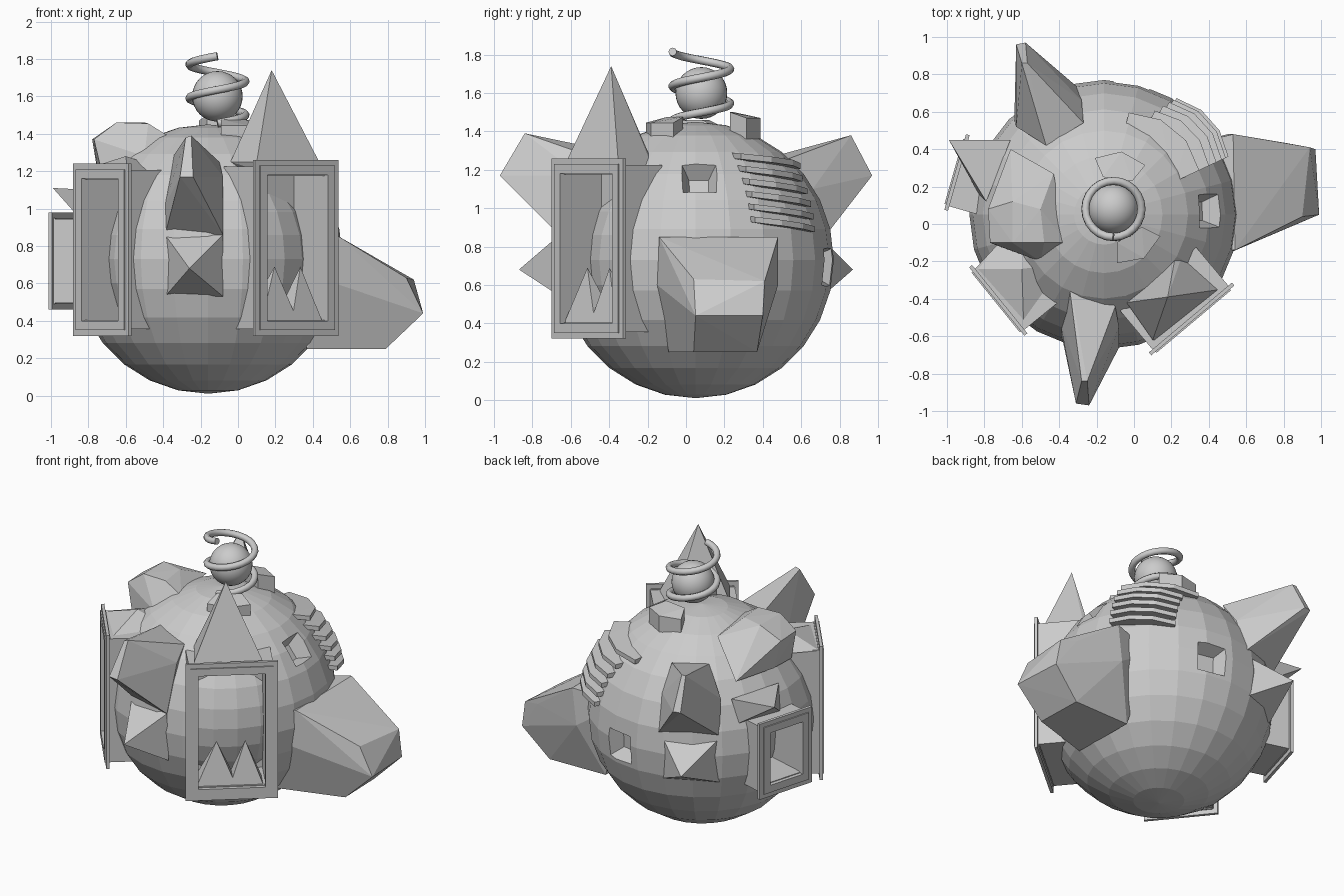
import bpy, bmesh
from math import sin, cos, pi, radians
from mathutils import Vector, Matrix

if "Cube" in bpy.data.objects:
    bpy.data.objects.remove(bpy.data.objects["Cube"])

C = Vector((-0.16, 0.05, 0.73))   # body centre
R = 0.72


def make(name, bm):
    bmesh.ops.recalc_face_normals(bm, faces=bm.faces)
    me = bpy.data.meshes.new(name)
    bm.to_mesh(me)
    bm.free()
    ob = bpy.data.objects.new(name, me)
    bpy.context.collection.objects.link(ob)
    return ob


def hull(name, pts, M=Matrix()):
    bm = bmesh.new()
    for p in pts:
        bm.verts.new(M @ Vector(p))
    res = bmesh.ops.convex_hull(bm, input=bm.verts)
    junk = {g for g in res["geom_interior"] + res["geom_unused"] if isinstance(g, bmesh.types.BMVert)}
    if junk:
        bmesh.ops.delete(bm, geom=list(junk), context='VERTS')
    bmesh.ops.dissolve_limit(bm, angle_limit=0.02, verts=bm.verts, edges=bm.edges)
    return make(name, bm)


def facing(az, z, el=0):
    """Local x = sideways, y = up, z = outward from the body axis."""
    a, e = radians(az), radians(el)
    t = Vector((-sin(a), cos(a), 0))
    n = Vector((cos(a) * cos(e), sin(a) * cos(e), sin(e)))
    M = Matrix((t, n.cross(t), n)).transposed().to_4x4()
    M.translation = (C.x, C.y, z)
    return M


def rect(w, h, z):
    return [(x * w / 2, y * h / 2, z) for x, y in ((-1, -1), (1, -1), (1, 1), (-1, 1))]


def ring(name, M, w, h, border, z0, z1):
    """Rectangular tube."""
    bm = bmesh.new()
    b = 2 * border
    loops = [rect(w, h, z0), rect(w, h, z1), rect(w - b, h - b, z1), rect(w - b, h - b, z0)]
    vs = [[bm.verts.new(M @ Vector(p)) for p in l] for l in loops]
    for i in range(4):
        for j in range(4):
            k, l = (i + 1) % 4, (j + 1) % 4
            bm.faces.new((vs[i][j], vs[i][l], vs[k][l], vs[k][j]))
    return make(name, bm)


def ball(name, loc, r, seg, rings):
    bm = bmesh.new()
    bmesh.ops.create_uvsphere(bm, u_segments=seg, v_segments=rings, radius=r,
                              matrix=Matrix.Translation(loc))
    return make(name, bm)


# body with pockets cut into it
body = ball("body", C, R, 24, 14)
cutters = []

# framed windows: name, azimuth, centre height, distance, width, height
for name, az, z, d, w, h in (("front_right_window", -50, 0.79, 0.73, 0.58, 0.94),
                             ("front_left_window", -141, 0.78, 0.73, 0.47, 0.92),
                             ("left_window", 164, 0.72, 0.82, 0.42, 0.52)):
    M = facing(az, z)
    ring(name + "_frame", M, w, h, 0.06, d - 0.012, d + 0.008)
    ring(name + "_rim", M, w - 0.06, h - 0.06, 0.05, d - 0.02, d + 0.016)
    ring(name + "_casing", M, w - 0.05, h - 0.07, 0.05, 0.45, d - 0.01)
    cutters.append(hull("cutter", rect(w - 0.15, h - 0.17, 0.46) + rect(w - 0.15, h - 0.17, 1.0), M))

# rounded back wall of the window niches
ball("inner_wall", C, 0.58, 24, 14)

# small tapered pockets
for az, el, s in ((2, 37, 0.2), (78, -3, 0.22)):
    M = facing(az, C.z, el)
    cutters.append(hull("cutter", rect(s * 0.5, s * 0.5, R - 0.10) + rect(s * 1.1, s * 1.1, R + 0.03), M))

for c in cutters:
    c.hide_render = True
    m = body.modifiers.new("cut", 'BOOLEAN')
    m.object, m.operation, m.solver = c, 'DIFFERENCE', 'EXACT'
bpy.context.view_layer.objects.active = body
for m in list(body.modifiers):
    bpy.ops.object.modifier_apply(modifier=m.name)
for c in cutters:
    bpy.data.objects.remove(c)

# fangs standing in the front right window
M = facing(-50, 0)
for i, (a, b, tip) in enumerate(((-0.22, 0.03, -0.09), (-0.01, 0.2, 0.09))):
    hull(f"fang_{i}", [(a, 0.40, 0.71), (b, 0.40, 0.71), (b, 0.40, 0.56), (a, 0.40, 0.56),
                       (tip, 0.69, 0.66)], M)

# tall roof over the front right window, low roof over the left one
hull("tall_roof", [(-0.04, -0.42, 1.25), (0.10, -0.62, 1.25), (0.42, -0.36, 1.25), (0.22, -0.18, 1.25),
                   (0.03, -0.42, 1.18), (0.12, -0.62, 1.2), (0.46, -0.35, 1.2), (0.26, -0.16, 1.18),
                   (0.18, -0.39, 1.74)])
hull("low_roof", [(-0.85, -0.24, 1.2), (-0.59, -0.53, 1.2), (-0.36, -0.21, 1.2), (-0.6, 0.03, 1.2),
                  (-0.60, -0.24, 1.28)])

# snout on the right side
hull("snout", [(0.54, -0.14, 0.85), (0.53, 0.48, 0.85), (0.37, -0.09, 0.25), (0.36, 0.36, 0.25),
               (0.52, -0.15, 0.6), (0.50, 0.48, 0.6), (0.2, -0.1, 0.8), (0.2, 0.4, 0.8),
               (0.90, 0.04, 0.63), (0.94, 0.41, 0.62), (0.83, 0.43, 0.64),
               (0.99, 0.05, 0.44), (0.97, 0.40, 0.44), (0.79, 0.04, 0.25), (0.78, 0.37, 0.25)])

# front horn and spike
hull("front_horn", [(-0.31, -0.96, 1.17), (-0.24, -0.97, 1.17), (-0.25, -0.84, 1.39), (-0.28, -0.84, 1.38),
                    (-0.39, -0.58, 0.86), (-0.08, -0.66, 0.86), (-0.08, -0.55, 1.17),
                    (-0.10, -0.44, 1.25), (-0.36, -0.22, 1.26), (-0.40, -0.50, 1.0)])
hull("front_spike", [(-0.39, -0.60, 0.86), (-0.08, -0.66, 0.86), (-0.08, -0.64, 0.53), (-0.39, -0.58, 0.53),
                     (-0.26, -0.87, 0.68)])

# back horn and spike
hull("back_horn", [(-0.63, 0.96, 1.17), (-0.58, 0.97, 1.17), (-0.60, 0.86, 1.38), (-0.57, 0.86, 1.38),
                   (-0.64, 0.55, 0.86), (-0.30, 0.73, 0.86), (-0.28, 0.66, 1.1),
                   (-0.27, 0.54, 1.26), (-0.47, 0.42, 1.26), (-0.63, 0.52, 1.1)])
hull("back_spike", [(-0.64, 0.55, 0.84), (-0.31, 0.71, 0.84), (-0.31, 0.71, 0.54), (-0.64, 0.55, 0.54),
                    (-0.57, 0.87, 0.68)])

# left spike and the shoulder lobe above it
hull("left_spike", [(-0.66, 0.45, 1.08), (-0.79, 0.12, 1.10), (-0.83, 0.16, 0.93), (-0.72, 0.45, 0.93),
                    (-0.99, 0.45, 1.11)])
hull("shoulder_lobe", [(-0.66, 0.40, 1.18), (-0.43, 0.27, 1.38), (-0.72, -0.12, 1.16), (-0.36, -0.10, 1.38),
                       (-0.78, 0.08, 1.37), (-0.77, -0.10, 1.37), (-0.65, 0.12, 1.46), (-0.50, 0.08, 1.46),
                       (-0.65, -0.10, 1.46), (-0.48, -0.10, 1.455), (-0.75, 0.12, 1.19), (-0.5, -0.2, 1.28)])

# curved louvre slats on the upper back right
for i in range(6):
    z = 1.27 - 0.066 * i
    r = (R * R - (z - C.z) ** 2) ** 0.5
    ro = r + 0.115 - 0.008 * i
    a0 = 25
    a1 = 25 + 27 * 0.75 / ro * (1.5 if i == 0 else 1.25)
    pts = []
    for k in range(4):
        f = k / 3
        a = radians(a0 + (a1 - a0) * f)
        zz = z - 0.05 * f
        rr = ro - (0.03 if k in (0, 3) else 0)
        for q, dz in ((r - 0.06, 0.02), (r - 0.06, -0.01), (rr, 0.015), (rr, -0.015)):
            pts.append((C.x + q * cos(a), C.y + q * sin(a), zz + dz))
    hull(f"slat_{i}", pts)

# pads on the crown
for i, (az, z0, z1) in enumerate(((82, 1.36, 1.50), (-58, 1.36, 1.475))):
    pts = []
    for da, r in ((-26, 0.18), (26, 0.18), (-28, 0.29), (28, 0.29), (0, 0.31)):
        a = radians(az + da)
        x, y = -0.11 + r * cos(a), 0.08 + r * sin(a)
        pts += [(x, y, z0), (x, y, z1 - (0.03 if r > 0.2 else 0))]
    hull(f"crown_pad_{i}", pts)

# ball held in a coil spring
top = ball("top_ball", Vector((-0.11, 0.08, 1.60)), 0.135, 32, 16)
cu = bpy.data.curves.new("spring", 'CURVE')
cu.dimensions = '3D'
cu.bevel_depth, cu.bevel_resolution, cu.use_fill_caps = 0.022, 2, True
sp = cu.splines.new('POLY')
N = 48
sp.points.add(N)
for i in range(N + 1):
    a = -pi / 2 + 4 * pi * i / N
    sp.points[i].co = (-0.11 + 0.15 * cos(a), 0.08 + 0.15 * sin(a), 1.455 + 0.36 * i / N, 1)
spring = bpy.data.objects.new("spring", cu)
bpy.context.collection.objects.link(spring)
for p in top.data.polygons:
    p.use_smooth = True
